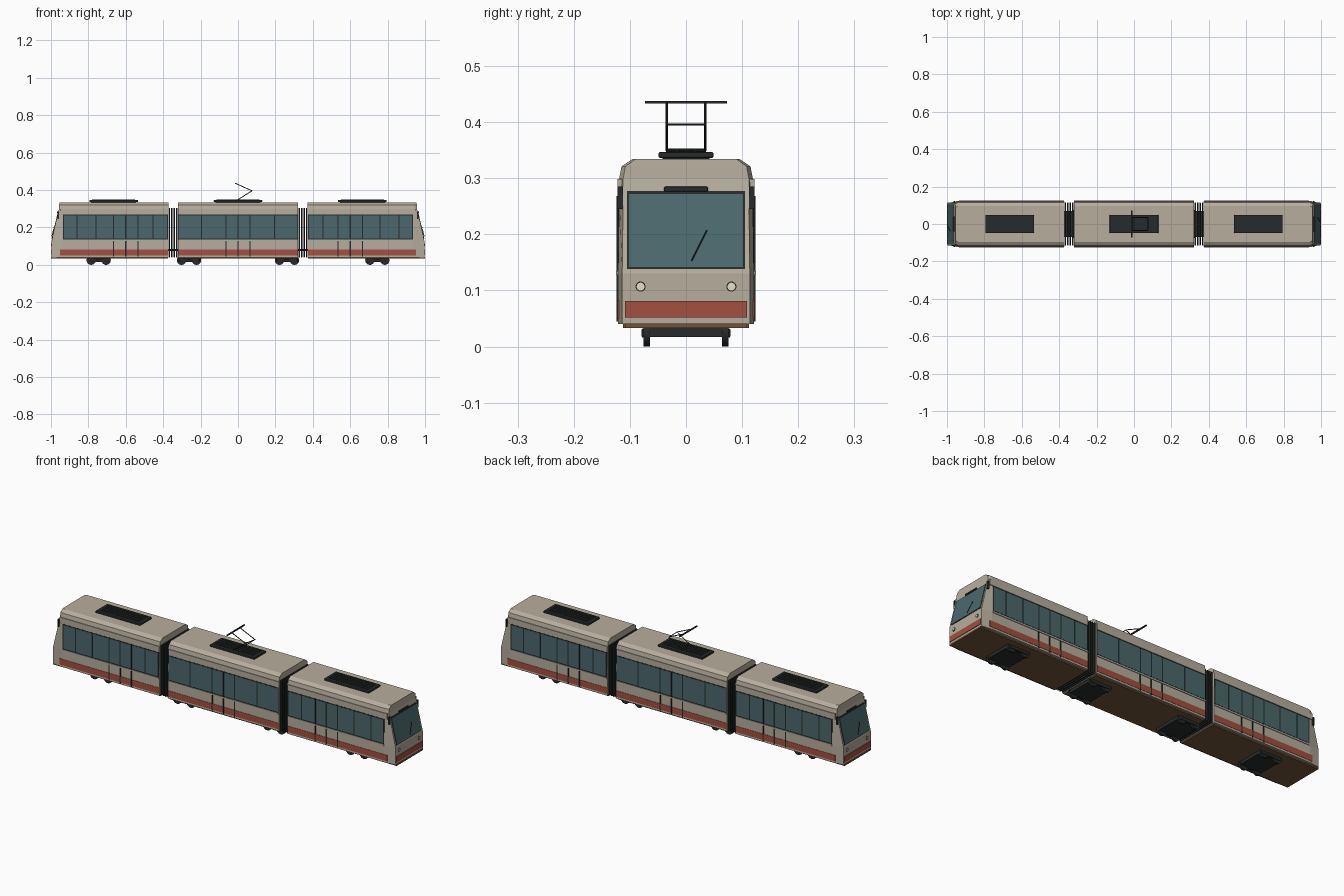
import bpy, bmesh
from mathutils import Vector, Matrix

if "Cube" in bpy.data.objects:
    bpy.data.objects.remove(bpy.data.objects["Cube"])


def material(name, r, g, b):
    m = bpy.data.materials.new(name)
    m.diffuse_color = (r, g, b, 1)
    m.use_nodes = True
    m.node_tree.nodes["Principled BSDF"].inputs["Base Color"].default_value = m.diffuse_color
    return m


CREAM = material("cream_paint", 0.47, 0.42, 0.34)
RED = material("red_paint", 0.36, 0.08, 0.05)
GLASS = material("tinted_glass", 0.07, 0.14, 0.15)
DARK = material("dark_trim", 0.02, 0.024, 0.024)
BROWN = material("underframe_brown", 0.16, 0.09, 0.045)
LAMP = material("lamp_lens", 0.8, 0.75, 0.55)


def finish(name, bm, mat):
    bmesh.ops.recalc_face_normals(bm, faces=bm.faces)
    me = bpy.data.meshes.new(name)
    bm.to_mesh(me)
    bm.free()
    ob = bpy.data.objects.new(name, me)
    bpy.context.collection.objects.link(ob)
    me.materials.append(mat)
    return ob


def box(name, x, y, z, mat, bevel=0):
    """Box from (min, max) ranges."""
    bm = bmesh.new()
    bmesh.ops.create_cube(bm, size=1)
    for v in bm.verts:
        v.co = Vector([r[0] if c < 0 else r[1] for c, r in zip(v.co, (x, y, z))])
    ob = finish(name, bm, mat)
    if bevel:
        mod = ob.modifiers.new("bevel", "BEVEL")
        mod.width, mod.segments = bevel, 2
    return ob


def span(a, b, s):
    """Range mirrored to side s, in rising order."""
    return tuple(sorted((a * s, b * s)))


def tube(name, p, q, r, mat, sides=8):
    p, q = Vector(p), Vector(q)
    bm = bmesh.new()
    rot = (q - p).to_track_quat('Z', 'Y').to_matrix().to_4x4()
    bmesh.ops.create_cone(bm, cap_ends=True, segments=sides, radius1=r, radius2=r,
                          depth=(q - p).length, matrix=Matrix.Translation((p + q) / 2) @ rot)
    ob = finish(name, bm, mat)
    if sides > 8:
        bpy.context.view_layer.objects.active = ob
        ob.select_set(True)
        bpy.ops.object.shade_smooth_by_angle()
        ob.select_set(False)
    return ob


def loft(name, halves, mat):
    """Skin between half sections (x, y, z), mirrored over y."""
    bm = bmesh.new()
    rings = [[bm.verts.new(p) for p in h] + [bm.verts.new((x, -y, z)) for x, y, z in reversed(h)]
             for h in halves]
    n = len(rings[0])
    for a, b in zip(rings, rings[1:]):
        for i in range(n):
            j = (i + 1) % n
            bm.faces.new((a[i], a[j], b[j], b[i]))
    for r in (rings[0], rings[-1]):
        for i in range(n // 2 - 1):
            bm.faces.new((r[i], r[i + 1], r[n - 2 - i], r[n - 1 - i]))
    return finish(name, bm, mat)


def prism(name, pts, half, mat):
    """Side profile (x, z) extruded across y."""
    bm = bmesh.new()
    a = [bm.verts.new((x, -half, z)) for x, z in pts]
    f = bm.faces.new(a)
    g = bmesh.ops.extrude_face_region(bm, geom=[f])["geom"]
    bmesh.ops.translate(bm, vec=(0, 2 * half, 0), verts=[v for v in g if isinstance(v, bmesh.types.BMVert)])
    return finish(name, bm, mat)


SECTION = [(0.121, 0.04), (0.121, 0.13), (0.119, 0.275), (0.119, 0.30), (0.115, 0.321), (0.096, 0.334)]
NOSE_X = [0.996, 0.996, 0.962, 0.957, 0.956, 0.955]


def side_details(tag, x0, x1, panes, door, sx, red_end):
    """Window strip, panes, door, stripe and gutter on both flanks; sx mirrors along x."""
    for s in (1, -1):
        box(tag + "_window_frame", span(x0, x1, sx), span(0.115, 0.1212, s), (0.134, 0.268), DARK)
        for a, b in panes:
            box(tag + "_window", span(a + 0.003, b - 0.003, sx), span(0.115, 0.1222, s), (0.14, 0.263), GLASS)
        box(tag + "_window_sill", span(x0, x1, sx), span(0.115, 0.1245, s), (0.128, 0.135), CREAM)
        box(tag + "_gutter", span(x0, red_end, sx), span(0.11, 0.1225, s), (0.269, 0.299), CREAM)
        box(tag + "_red_stripe", span(x0, red_end, sx), span(0.115, 0.1225, s), (0.05, 0.082), RED)
        for x in (door[0], sum(door) / 2, door[1]):
            box(tag + "_door_seam", span(x - 0.003, x + 0.003, sx), span(0.115, 0.1235, s), (0.045, 0.268), DARK)


def roof_unit(x):
    box("roof_unit", (x - 0.13, x + 0.13), (-0.049, 0.049), (0.336, 0.347), DARK, 0.003)
    box("roof_unit_plinth", (x - 0.12, x + 0.12), (-0.042, 0.042), (0.332, 0.338), DARK)
    for i in range(5):
        y = (i - 2) * 0.016
        box("roof_unit_fin", (x - 0.115, x + 0.115), (y - 0.002, y + 0.002), (0.346, 0.35), DARK)


# Middle car
loft("middle_body", [[(x, y, z) for y, z in SECTION] for x in (-0.322, 0.322)], CREAM)
box("middle_underframe", (-0.32, 0.32), (-0.112, 0.112), (0.033, 0.041), BROWN)
side_details("middle", -0.32, 0.32,
             [(-0.32, -0.195), (-0.195, -0.065), (-0.065, 0), (0, 0.065), (0.065, 0.195), (0.195, 0.32)],
             (-0.065, 0.065), 1, 0.32)
roof_unit(0)

# End cars, mirrored along x
for sx, tag in ((1, "right_car"), (-1, "left_car")):
    nose = [(sx * x, y * 0.94, z) for x, (y, z) in zip(NOSE_X, SECTION)]
    loft(tag + "_body", [[(sx * x, y, z) for y, z in SECTION] for x in (0.372, 0.94)] + [nose], CREAM)
    box(tag + "_underframe", span(0.375, 0.999, sx), (-0.109, 0.109), (0.033, 0.041), BROWN)
    side_details(tag, 0.374, 0.935,
                 [(0.376, 0.455), (0.455, 0.535), (0.535, 0.6), (0.6, 0.665), (0.665, 0.76),
                  (0.76, 0.86), (0.86, 0.932)], (0.535, 0.665), sx, 0.953)
    roof_unit(sx * 0.665)

    # Windscreen, wiper, display and front stripe
    def slab(name, z0, z1, off, half, mat):
        fx = lambda z: 0.996 - (z - 0.13) * 0.2345
        prism(tag + name, [(sx * (fx(z0) - 0.004), z0), (sx * (fx(z0) + off), z0),
                           (sx * (fx(z1) + off), z1), (sx * (fx(z1) - 0.004), z1)], half, mat)
    slab("_windscreen_frame", 0.138, 0.277, 0.0015, 0.105, DARK)
    slab("_windscreen", 0.142, 0.272, 0.003, 0.102, GLASS)
    box(tag + "_destination_box", span(0.95, 0.967, sx), (-0.039, 0.039), (0.276, 0.285), DARK, 0.002)
    tube(tag + "_wiper", (sx * 0.996, sx * 0.01, 0.153), (sx * 0.983, sx * 0.037, 0.207), 0.0012, DARK)
    box(tag + "_front_red_panel", span(0.99, 0.999, sx), (-0.109, 0.109), (0.052, 0.081), RED)

    # Headlights and mirrors
    for s in (1, -1):
        y = s * 0.081
        tube(tag + "_headlight_rim", (sx * 0.99, y, 0.107), (sx * 0.998, y, 0.107), 0.009, DARK, 20)
        tube(tag + "_headlight", (sx * 0.992, y, 0.107), (sx * 1.0, y, 0.107), 0.007, LAMP, 20)
        box(tag + "_mirror", span(0.958, 0.966, sx), span(0.112, 0.122, s), (0.245, 0.285), DARK)

    # Gangway bellows and coupling
    for i in range(4):
        x = 0.3275 + i * 0.013
        box("gangway_bellows_rib", span(x - 0.0035, x + 0.0035, sx), (-0.115, 0.115), (0.04, 0.305), DARK, 0.002)
    box("gangway_floor", span(0.315, 0.38, sx), (-0.07, 0.07), (0.074, 0.084), DARK)

    # Bogies
    for cx in (0.745 * sx, 0.262 * sx):
        box("bogie_frame", (cx - 0.062, cx + 0.062), (-0.066, 0.066), (0.017, 0.034), DARK)
        for s in (1, -1):
            box("bogie_side_beam", (cx - 0.055, cx + 0.055), span(0.07, 0.079, s), (0.016, 0.032), DARK, 0.002)
            for wx in (cx - 0.04, cx + 0.04):
                tube("wheel", (wx, s * 0.064, 0.025), (wx, s * 0.076, 0.025), 0.025, DARK, 24)

# Pantograph
for s in (1, -1):
    y = s * 0.034
    tube("pantograph_lower_arm", (0, y, 0.349), (0.075, y, 0.396), 0.0022, DARK)
    tube("pantograph_upper_arm", (0.075, y, 0.396), (-0.012, y, 0.435), 0.0022, DARK)
tube("pantograph_knee_bar", (0.075, -0.034, 0.396), (0.075, 0.034, 0.396), 0.002, DARK)
tube("pantograph_base_bar", (0, -0.036, 0.35), (0, 0.036, 0.35), 0.003, DARK)
box("pantograph_head", (-0.016, -0.009), (-0.073, 0.073), (0.433, 0.438), DARK)
